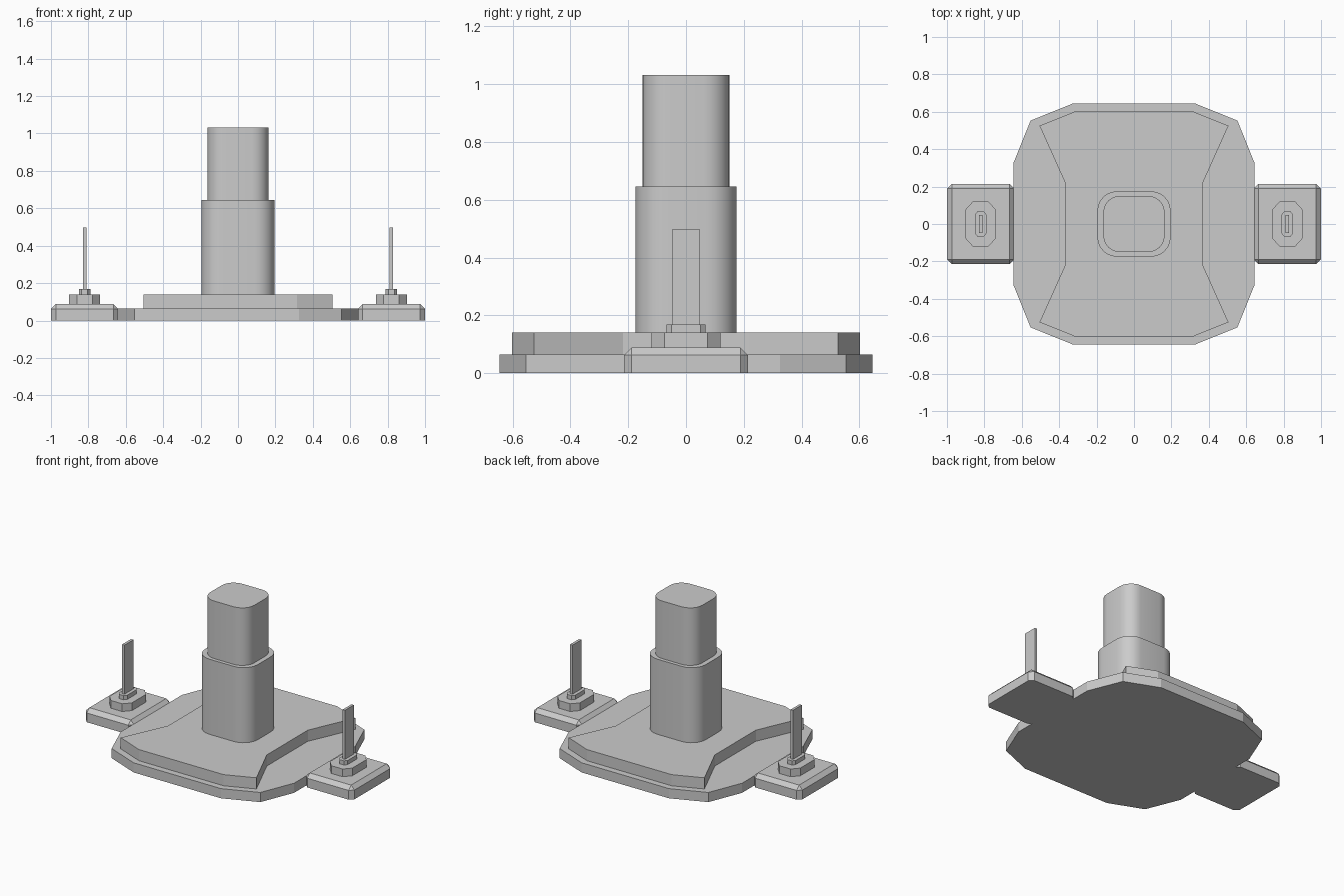
import bpy, bmesh, math

if "Cube" in bpy.data.objects:
    bpy.data.objects.remove(bpy.data.objects["Cube"])


def finish(bm, name):
    bmesh.ops.recalc_face_normals(bm, faces=bm.faces[:])
    mesh = bpy.data.meshes.new(name)
    bm.to_mesh(mesh)
    bm.free()
    ob = bpy.data.objects.new(name, mesh)
    bpy.context.collection.objects.link(ob)
    return ob


def prism(name, outline, z0, z1, cx=0.0):
    bm = bmesh.new()
    face = bm.faces.new([bm.verts.new((cx + x, y, z0)) for x, y in outline])
    ext = bmesh.ops.extrude_face_region(bm, geom=[face], use_keep_orig=True)
    for v in ext["geom"]:
        if isinstance(v, bmesh.types.BMVert):
            v.co.z = z1
    return finish(bm, name)


def four_way(quarter):
    """Mirror a first-quadrant outline into all four quadrants."""
    back = quarter[::-1]
    return (quarter + [(-x, y) for x, y in back]
            + [(-x, -y) for x, y in quarter] + [(x, -y) for x, y in back])


def rounded(hx, hy, r, n=6):
    return four_way([(hx - r + r * math.cos(i * math.pi / 2 / n),
                      hy - r + r * math.sin(i * math.pi / 2 / n))
                     for i in range(n + 1)])


def tab(name, cx):
    """Side tab: box with bevelled top and vertical edges."""
    bm = bmesh.new()
    bmesh.ops.create_cube(bm, size=1)
    for v in bm.verts:
        v.co = (cx + v.co.x * 0.36, v.co.y * 0.43, (v.co.z + 0.5) * 0.088)
    edges = [e for e in bm.edges if max(v.co.z for v in e.verts) > 0.01]
    bmesh.ops.bevel(bm, geom=edges, offset=0.026, segments=1,
                    profile=0.5, affect='EDGES')
    return finish(bm, name)


# Base plate and stepped plate with angled side cut-outs
prism("base_plate", four_way([(0.645, 0.325), (0.553, 0.553), (0.325, 0.645)]), 0, 0.065)
prism("upper_plate", four_way([(0.367, 0.218), (0.505, 0.525), (0.315, 0.602)]), 0.065, 0.14)

# Two-stage rounded column
for name, hx, hy, r, z0, z1 in (("column_lower", 0.196, 0.175, 0.105, 0.14, 0.645),
                                ("column_upper", 0.164, 0.151, 0.09, 0.645, 1.032)):
    col = prism(name, rounded(hx, hy, r), z0, z1)
    bpy.ops.object.select_all(action='DESELECT')
    col.select_set(True)
    bpy.context.view_layer.objects.active = col
    bpy.ops.object.shade_smooth_by_angle(angle=math.radians(35))

# Side tabs, each carrying a stepped socket and a flat blade
for side, s in (("left", -1), ("right", 1)):
    c = s * 0.82
    tab(side + "_tab", c)
    prism(side + "_socket", four_way([(0.083, 0.075), (0.042, 0.12)]), 0.088, 0.14, c)
    prism(side + "_collar", four_way([(0.031, 0.05), (0.016, 0.068)]), 0.14, 0.168, c)
    prism(side + "_blade", four_way([(0.009, 0.047)]), 0.168, 0.498, c)
